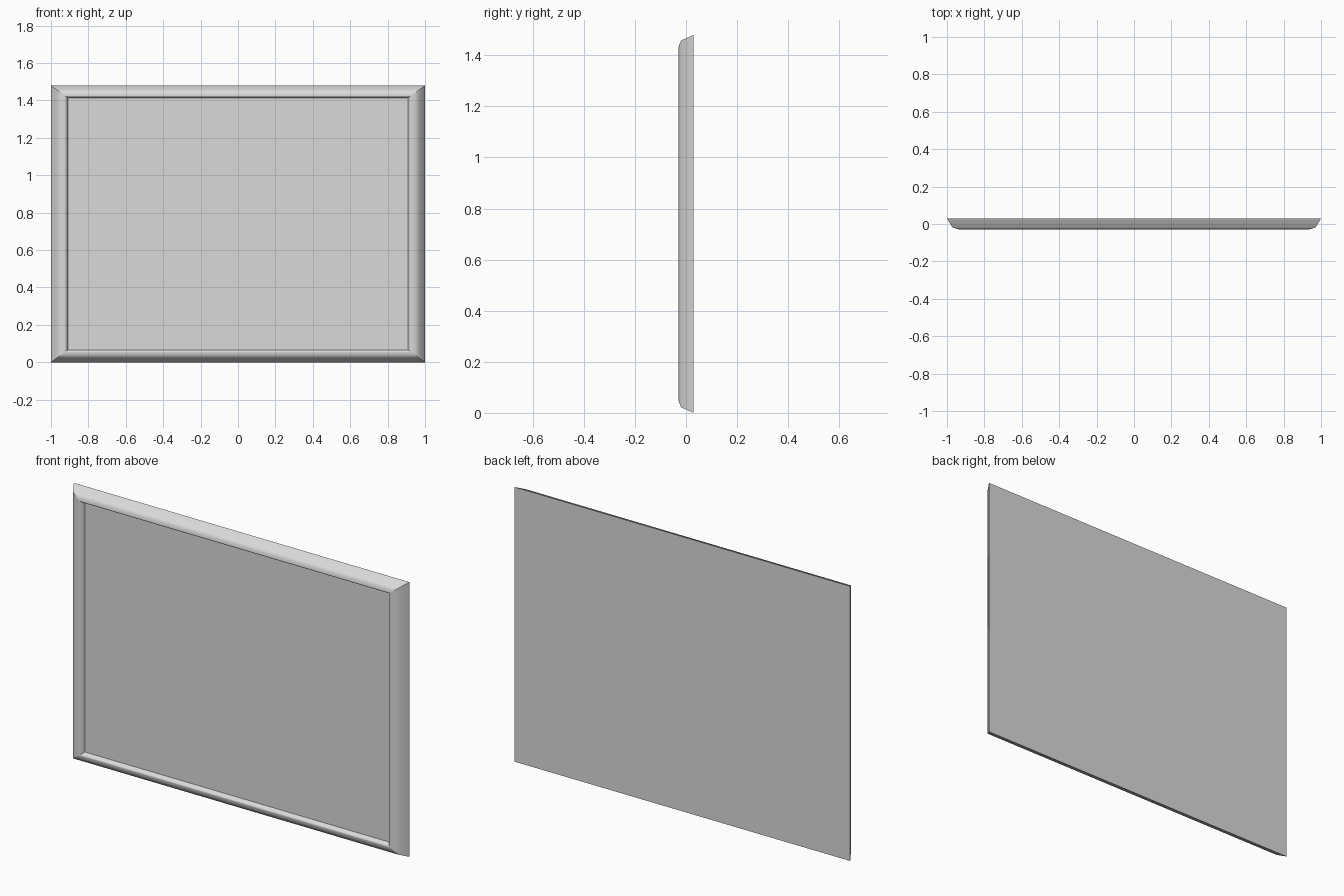
import bpy
import bmesh

cube = bpy.data.objects.get("Cube")
if cube:
    bpy.data.objects.remove(cube, do_unlink=True)

# Overall size, rail widths and depths
WIDTH, HEIGHT = 2.0, 1.48
SIDE_RAIL, END_RAIL = 0.09, 0.066
BACK_Y, PANEL_Y = 0.03, -0.003

grey = bpy.data.materials.new("light_grey")
grey.use_nodes = True
colour = (0.7, 0.7, 0.7, 1)
grey.diffuse_color = colour
grey.node_tree.nodes["Principled BSDF"].inputs["Base Color"].default_value = colour


def rectangle(bm, inset, y):
    """Four corners, drawn in by a fraction of the rail widths."""
    x = WIDTH / 2 - SIDE_RAIL * inset
    z = END_RAIL * inset
    return [bm.verts.new(p) for p in
            ((-x, y, z), (x, y, z), (x, y, HEIGHT - z), (-x, y, HEIGHT - z))]


def finish(bm, name):
    mesh = bpy.data.meshes.new(name)
    bm.to_mesh(mesh)
    bm.free()
    mesh.materials.append(grey)
    obj = bpy.data.objects.new(name, mesh)
    bpy.context.collection.objects.link(obj)
    return obj


# Mitred frame: rail section swept around the rectangle, smooth along each rail
section = [(0, BACK_Y), (0.33, -0.019), (0.58, -0.026),
           (0.8, -0.03), (0.9, -0.027), (1, PANEL_Y)]
bm = bmesh.new()
loops = [rectangle(bm, inset, y) for inset, y in section]
for outer, inner in zip(loops, loops[1:]):
    for i in range(4):
        j = (i + 1) % 4
        face = bm.faces.new((outer[i], outer[j], inner[j], inner[i]))
        face.smooth = True
    for a, b in zip(outer, inner):
        bm.edges.get((a, b)).smooth = False
finish(bm, "frame")

# Recessed front panel
bm = bmesh.new()
bm.faces.new(rectangle(bm, 1, PANEL_Y))
finish(bm, "front_panel")

# Flat back board
bm = bmesh.new()
bm.faces.new(reversed(rectangle(bm, 0, BACK_Y)))
finish(bm, "back_board")
